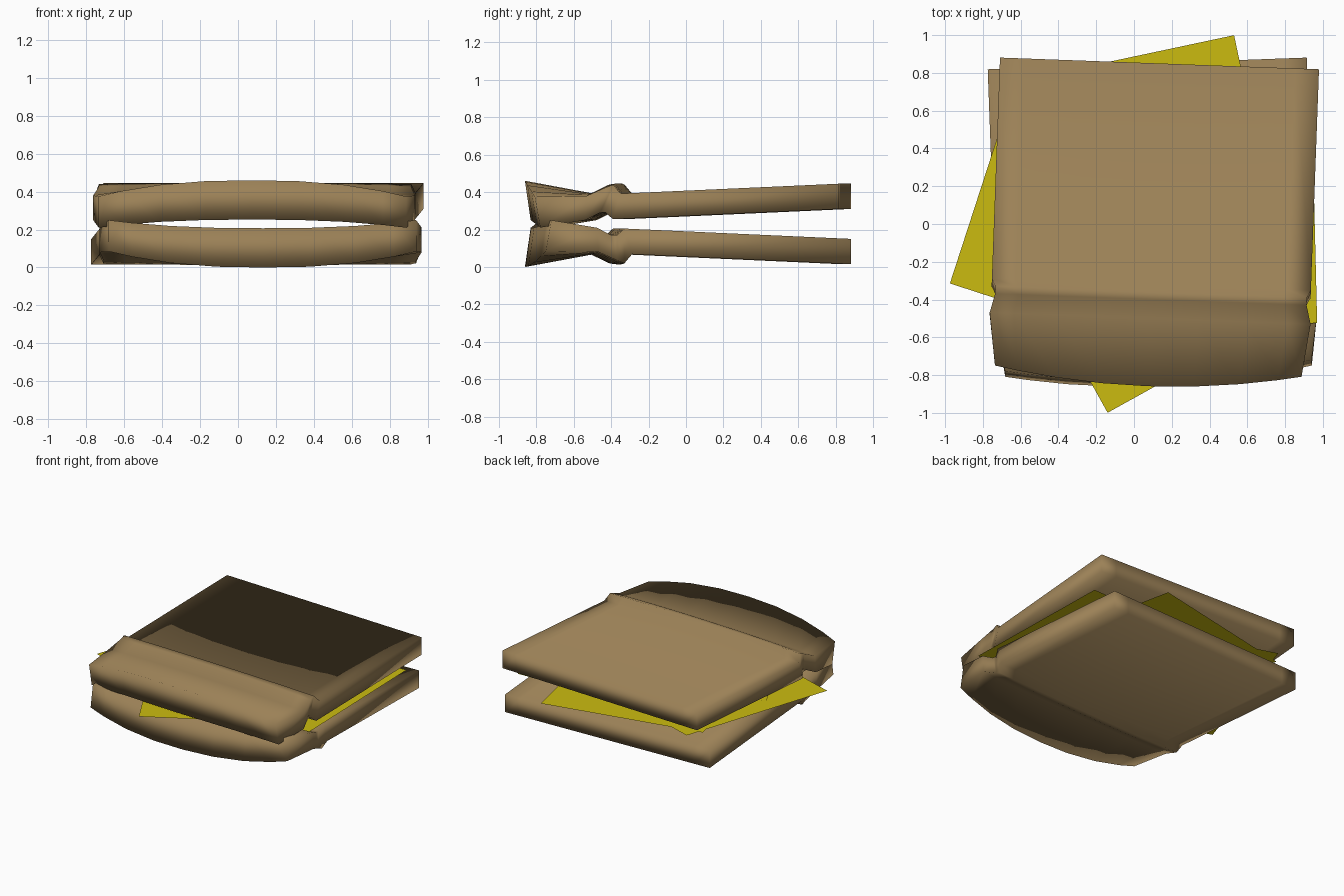
import bpy, bmesh, math
from mathutils import Matrix

if "Cube" in bpy.data.objects:
    bpy.data.objects.remove(bpy.data.objects["Cube"])


def material(name, rgb):
    m = bpy.data.materials.new(name)
    m.diffuse_color = (*rgb, 1)
    m.use_nodes = True
    m.node_tree.nodes["Principled BSDF"].inputs["Base Color"].default_value = m.diffuse_color
    return m


BREAD = material("toasted bread", (0.33, 0.22, 0.095))
CHEESE = material("yellow cheese", (0.60, 0.50, 0.005))


def add_object(name, bm, mat):
    bmesh.ops.recalc_face_normals(bm, faces=bm.faces)
    me = bpy.data.meshes.new(name)
    bm.to_mesh(me)
    bm.free()
    me.materials.append(mat)
    ob = bpy.data.objects.new(name, me)
    bpy.context.collection.objects.link(ob)
    return ob


# Slice rows from back to front:
# top distance, bottom distance, half width, top z middle/edge, bottom z middle/edge, front bow
ROWS = [
    (0.00, 0.00, 0.845, 0.445, 0.445, 0.310, 0.310, 0.00),
    (1.17, 1.21, 0.845, 0.392, 0.392, 0.255, 0.255, 0.00),
    (1.21, 1.25, 0.825, 0.447, 0.440, 0.285, 0.290, 0.00),
    (1.25, 1.28, 0.825, 0.442, 0.425, 0.285, 0.290, 0.00),
    (1.35, 1.36, 0.850, 0.392, 0.380, 0.255, 0.250, 0.00),
    (1.63, 1.60, 0.812, 0.460, 0.375, 0.253, 0.210, 0.08),
]
COLUMNS = [-1, -0.85, -0.6, -0.3, 0, 0.3, 0.6, 0.85, 1]


def bread_slice(name, flipped):
    bm = bmesh.new()
    rings = []
    for vt, vb, half, tm, te, bt, be, bow in ROWS:
        top, bottom = [], []
        for u in COLUMNS:
            k = abs(u) ** 2.5
            push = bow * (1 - u * u)
            top.append(bm.verts.new((u * half, -vt - push, tm + (te - tm) * k)))
            bottom.append(bm.verts.new((u * half, -vb - push, bt + (be - bt) * k)))
        rings.append(top + bottom[::-1])
    n = len(rings[0])
    for a, b in zip(rings, rings[1:]):
        for i in range(n):
            j = (i + 1) % n
            bm.faces.new((a[i], a[j], b[j], b[i]))
    # End crusts as strips of quads
    for ring in (rings[0], rings[-1]):
        for i in range(len(COLUMNS) - 1):
            bm.faces.new((ring[i], ring[i + 1], ring[n - 2 - i], ring[n - 1 - i]))
    bm.transform(Matrix.Translation((0.135, 0.85, 0)) @ Matrix.Rotation(math.radians(-2.1), 4, 'Z'))
    if flipped:  # turned over about the long axis
        bm.transform(Matrix.Translation((0.205, 0, 0.46)) @ Matrix.Rotation(math.pi, 4, 'Y'))
    ob = add_object(name, bm, BREAD)
    for p in ob.data.polygons:
        p.use_smooth = True


bread_slice("top_bread_slice", False)
bread_slice("bottom_bread_slice", True)

# Thin square cheese sheets, fanned at different angles: x, y, rotation
SHEETS = [(-0.206, 0.077, -18), (0.06, 0.276, 12), (0.345, 0.07, 1.4), (0.098, -0.17, 29)]
for i, (x, y, angle) in enumerate(SHEETS):
    bm = bmesh.new()
    bmesh.ops.create_grid(bm, x_segments=1, y_segments=1, size=0.61)
    bm.transform(Matrix.Translation((x, y, 0.227 + 0.002 * i))
                 @ Matrix.Rotation(math.radians(angle), 4, 'Z'))
    add_object(f"cheese_sheet_{i + 1}", bm, CHEESE)
